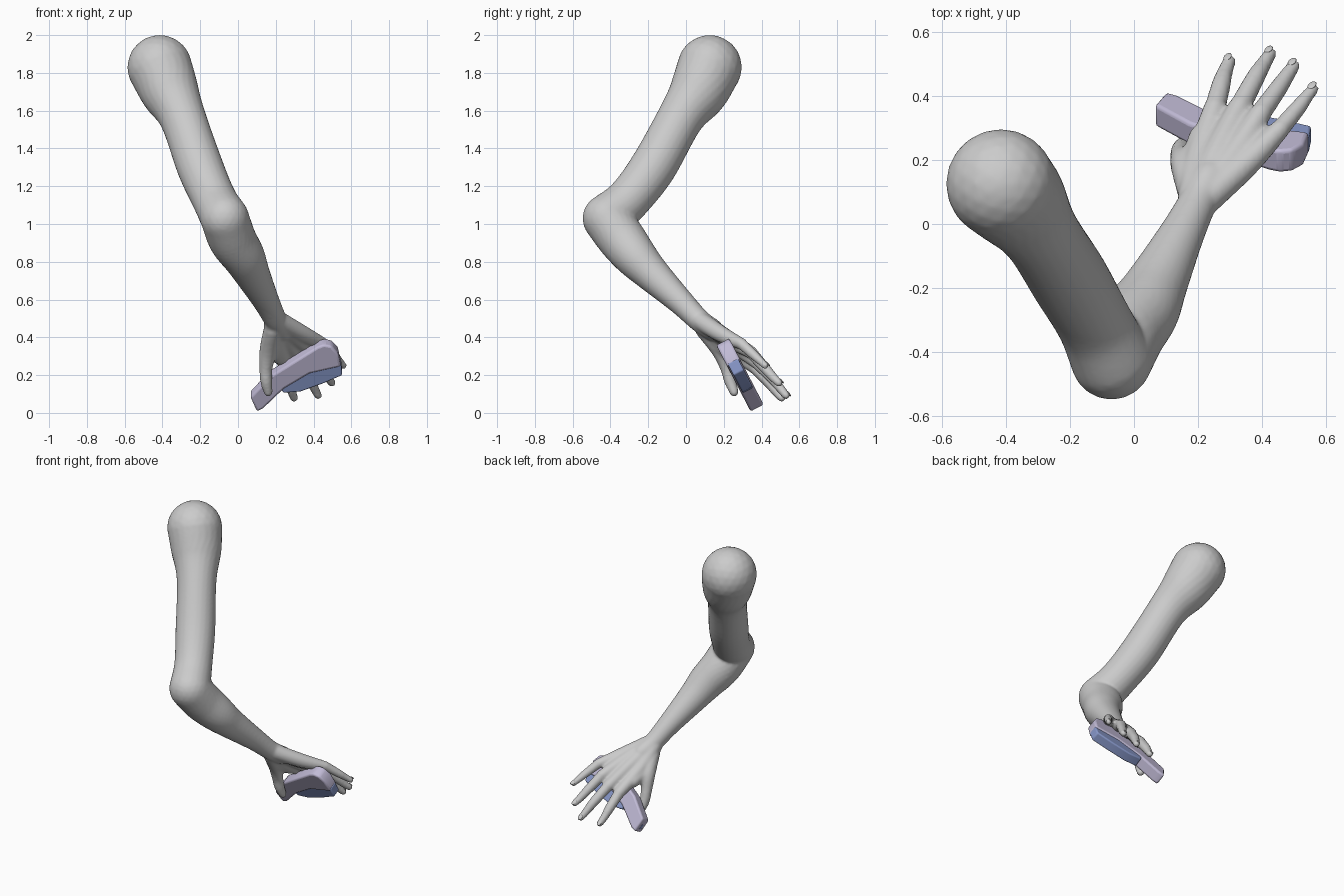
import bpy, bmesh, math
from mathutils import Vector, Matrix

cube = bpy.data.objects.get("Cube")
if cube:
    bpy.data.objects.remove(cube)


def material(name, rgb):
    m = bpy.data.materials.new(name)
    m.use_nodes = True
    m.diffuse_color = (*rgb, 1)
    bsdf = m.node_tree.nodes["Principled BSDF"]
    bsdf.inputs["Base Color"].default_value = (*rgb, 1)
    bsdf.inputs["Roughness"].default_value = 0.6
    return m


GREY = material("plain grey", (0.6, 0.6, 0.6))
LAVENDER = material("pale lavender", (0.54, 0.5, 0.68))
BLUE = material("soft blue", (0.25, 0.32, 0.6))


def finish(name, bm, mat):
    bmesh.ops.recalc_face_normals(bm, faces=bm.faces)
    mesh = bpy.data.meshes.new(name)
    bm.to_mesh(mesh)
    bm.free()
    mesh.materials.append(mat)
    obj = bpy.data.objects.new(name, mesh)
    bpy.context.scene.collection.objects.link(obj)
    return obj


def smooth_path(points, steps=6):
    """Catmull-Rom through (x, y, z, radius) points."""
    p = [Vector(q) for q in points]
    p = [2 * p[0] - p[1]] + p + [2 * p[-1] - p[-2]]
    out = []
    for a, b, c, d in zip(p, p[1:], p[2:], p[3:]):
        for i in range(steps):
            t = i / steps
            out.append(0.5 * (2 * b + (c - a) * t + (2 * a - 5 * b + 4 * c - d) * t ** 2
                              + (3 * b - a - 3 * c + d) * t ** 3))
    return out + [p[-2]]


def limb(bm, points, sides=24):
    """Round tube of changing radius with ball ends."""
    path = smooth_path(points)
    rings = []
    for i, q in enumerate(path):
        way = path[min(i + 1, len(path) - 1)].xyz - path[max(i - 1, 0)].xyz
        turn = Vector((0, 0, 1)).rotation_difference(way)
        ring = []
        for k in range(sides):
            a = math.tau * k / sides
            ring.append(bm.verts.new(q.xyz + turn @ Vector((math.cos(a), math.sin(a), 0)) * q.w))
        rings.append(ring)
    for r, s in zip(rings, rings[1:]):
        for k in range(sides):
            n = (k + 1) % sides
            bm.faces.new((r[k], r[n], s[n], s[k]))
    bm.faces.new(rings[0][::-1])
    bm.faces.new(rings[-1])
    for q in (path[0], path[-1]):
        bmesh.ops.create_icosphere(bm, subdivisions=3, radius=q.w,
                                   matrix=Matrix.Translation(q.xyz))


# Arm and hand, fused into one skin
bm = bmesh.new()
limb(bm, [(-.415, .125, 1.83, .171), (-.36, .065, 1.70, .155), (-.292, -.03, 1.56, .123),
          (-.2, -.175, 1.3, .123), (-.125, -.305, 1.13, .118), (-.07, -.42, 1.03, .128)])
limb(bm, [(-.07, -.42, 1.03, .128), (-.03, -.34, .92, .127), (.03, -.265, .825, .114),
          (.075, -.18, .735, .095), (.15, -.03, .59, .07), (.2, .07, .49, .06),
          (.235, .14, .44, .058)])

# Palm bones fan from the wrist and run on into the fingers
palm = [
    [(.185, .08, .475, .05), (.205, .2, .365, .048), (.252, .36, .245, .036)],
    [(.2, .08, .48, .05), (.26, .22, .385, .046), (.33, .365, .275, .036)],
    [(.21, .08, .485, .05), (.31, .21, .4, .046), (.395, .345, .32, .034)],
    [(.215, .07, .49, .05), (.35, .19, .415, .044), (.455, .295, .365, .031)],
]
fingers = [
    [(.252, .36, .245, .034), (.272, .435, .165, .03), (.284, .475, .115, .025), (.297, .507, .078, .021)],
    [(.33, .365, .275, .034), (.378, .455, .185, .03), (.402, .495, .135, .025), (.424, .53, .092, .021)],
    [(.395, .345, .32, .033), (.448, .42, .235, .029), (.475, .46, .19, .025), (.497, .492, .158, .021)],
    [(.455, .295, .365, .03), (.51, .36, .305, .026), (.535, .393, .275, .022), (.558, .42, .25, .019)],
]
for bones in palm + fingers:
    limb(bm, bones, 16)

# Thumb, and the web of the palm beside it
limb(bm, [(.185, .1, .44, .05), (.162, .18, .335, .048), (.148, .215, .24, .036),
          (.15, .235, .165, .032), (.16, .255, .11, .024)], 16)
limb(bm, [(.18, .17, .36, .045), (.21, .27, .3, .04)], 16)

arm = finish("arm_and_hand", bm, GREY)
fuse = arm.modifiers.new("fuse", 'REMESH')
fuse.mode = 'VOXEL'
fuse.voxel_size = 0.009
fuse.use_smooth_shade = True
relax = arm.modifiers.new("relax", 'SMOOTH')
relax.factor = 0.5
relax.iterations = 6

# Fingernails: small flattened ovals on the finger tips
back = Vector((-.35, .5, .75))
for name, f in zip(("index", "middle", "ring", "little"), fingers):
    tip, way = Vector(f[-1]).xyz, (Vector(f[-1]) - Vector(f[-2])).xyz.normalized()
    up = (back - way * back.dot(way)).normalized()
    side = way.cross(up)
    frame = Matrix((side, way, up)).transposed().to_4x4()
    spot = Matrix.Translation(tip + up * f[-1][3] * 0.88)
    bm = bmesh.new()
    bmesh.ops.create_uvsphere(bm, u_segments=16, v_segments=8, radius=1,
                              matrix=spot @ frame @ Matrix.Diagonal((.013, .018, .004, 1)))
    for face in bm.faces:
        face.smooth = True
    finish(name + "_fingernail", bm, GREY)


# Hand-held device: outlines on one tilted plane, given thickness
LEAN = 0.52
NORMAL = Vector((0, 1, LEAN)).normalized()


def slab(name, outline, thick, mat, bevel):
    bm = bmesh.new()
    base = [Vector((x, .39 - LEAN * z, z)) for x, z in outline]
    near = [bm.verts.new(p - NORMAL * thick / 2) for p in base]
    far = [bm.verts.new(p + NORMAL * thick / 2) for p in base]
    bm.faces.new(near)
    bm.faces.new(far[::-1])
    for i in range(len(base)):
        j = (i + 1) % len(base)
        bm.faces.new((near[i], near[j], far[j], far[i]))
    obj = finish(name, bm, mat)
    mod = obj.modifiers.new("soft_edges", 'BEVEL')
    mod.width = bevel
    mod.segments = 3
    bpy.ops.object.select_all(action='DESELECT')
    bpy.context.view_layer.objects.active = obj
    obj.select_set(True)
    bpy.ops.object.shade_smooth_by_angle(angle=math.radians(35))


slab("device_body", [(.065, .1), (.1, .022), (.135, .04), (.245, .145), (.38, .225), (.545, .262),
                     (.528, .335), (.495, .37), (.455, .378), (.42, .365), (.17, .21)],
     .078, LAVENDER, .012)
slab("device_underside", [(.225, .14), (.38, .25), (.545, .275), (.552, .212), (.45, .168),
                          (.33, .125), (.24, .118)], .062, BLUE, .008)
# Slot at the nose of the device
slab("device_nose_slot", [(.078, .068), (.09, .042), (.096, .045), (.084, .072)], .022, BLUE, .001)
